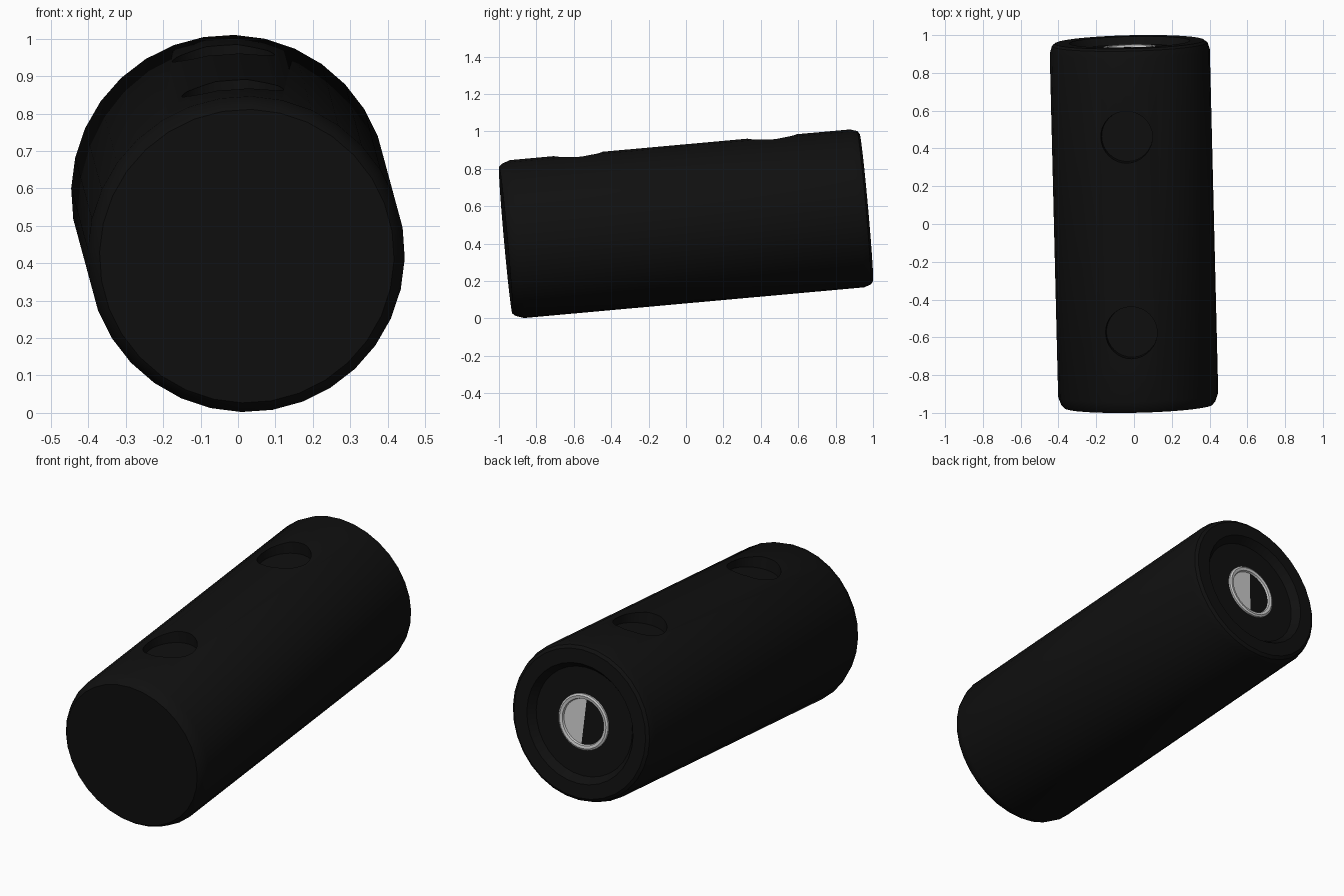
import bpy, bmesh, math
from mathutils import Matrix

if "Cube" in bpy.data.objects:
    bpy.data.objects.remove(bpy.data.objects["Cube"])

SIDES = 32
R, H = 0.424, 0.968          # barrel radius and half length

# Overall lean of the model: slight yaw, pitch up towards the back, small roll
PLACE = (Matrix.Translation((0, 0, 0.506)) @ Matrix.Rotation(math.radians(1.4), 4, 'Z')
         @ Matrix.Rotation(math.radians(5.15), 4, 'X') @ Matrix.Rotation(math.radians(-4), 4, 'Y'))


def material(name, rgb):
    m = bpy.data.materials.new(name)
    m.diffuse_color = (*rgb, 1)
    m.use_nodes = True
    m.node_tree.nodes["Principled BSDF"].inputs["Base Color"].default_value = m.diffuse_color
    return m


BLACK = material("black_plastic", (0.005, 0.005, 0.005))


def make_object(name, bm, mat=None):
    bmesh.ops.recalc_face_normals(bm, faces=bm.faces[:])
    me = bpy.data.meshes.new(name)
    bm.to_mesh(me)
    bm.free()
    ob = bpy.data.objects.new(name, me)
    bpy.context.collection.objects.link(ob)
    ob.matrix_world = PLACE
    if mat:
        me.materials.append(mat)
    return ob


def lathe(name, profile, mat=None, sides=SIDES, closed=False):
    """Spin (radius, y) points round the y axis; open ends are capped."""
    bm = bmesh.new()
    rings = []
    for r, y in profile:
        rings.append([bm.verts.new((r * math.cos(a), y, r * math.sin(a)))
                      for a in ((i + 0.5) * math.tau / sides for i in range(sides))])
    pairs = list(zip(rings, rings[1:]))
    if closed:
        pairs.append((rings[-1], rings[0]))
    else:
        bm.faces.new(rings[0])
        bm.faces.new(rings[-1])
    for a, b in pairs:
        for i in range(sides):
            j = (i + 1) % sides
            bm.faces.new((a[i], a[j], b[j], b[i]))
    return make_object(name, bm, mat)


def smooth(ob, angle=30):
    bpy.ops.object.select_all(action='DESELECT')
    ob.select_set(True)
    bpy.context.view_layer.objects.active = ob
    bpy.ops.object.shade_smooth_by_angle(angle=math.radians(angle))


# Barrel with softened ends and a stepped recess at the back
barrel = lathe("barrel", [(R - 0.03, -H), (R - 0.016, -H + 0.015), (R, -H + 0.06),
                          (R, H - 0.05), (R - 0.012, H - 0.012), (R - 0.028, H),
                          (0.32, H), (0.29, H - 0.04), (0.15, H - 0.04)], BLACK)

# Two shallow round dimples pressed into the top
for n, y in enumerate((-0.54, 0.5)):
    bm = bmesh.new()
    bmesh.ops.create_cone(bm, cap_ends=True, segments=32, radius1=0.135, radius2=0.15, depth=0.3,
                          matrix=Matrix.Translation((0, y, R - 0.065 + 0.15)))
    cutter = make_object(f"dimple_cutter_{n}", bm)
    cutter.hide_render = True
    cutter.hide_set(True)
    mod = barrel.modifiers.new("dimple", 'BOOLEAN')
    mod.object = cutter
    mod.operation = 'DIFFERENCE'
    mod.solver = 'EXACT'
    bpy.context.view_layer.objects.active = barrel
    bpy.ops.object.modifier_apply(modifier=mod.name)
    bpy.data.objects.remove(cutter)
smooth(barrel)

# Grey ring in the back recess
ring = lathe("socket_ring", [(0.15, H - 0.06), (0.15, H - 0.03), (0.14, H - 0.025),
                             (0.125, H - 0.028), (0.113, H - 0.06)], closed=True)
smooth(ring)


# Half discs filling the ring: grey on +x, black on -x
def half_disc(name, side, mat=None):
    bm = bmesh.new()
    y = H - 0.038
    pts = [bm.verts.new((side * 0.121 * math.cos(a), y, 0.121 * math.sin(a)))
           for a in (-math.pi / 2 + i * math.pi / 16 for i in range(17))]
    f = bm.faces.new(pts)
    ext = bmesh.ops.extrude_face_region(bm, geom=[f])
    bmesh.ops.translate(bm, vec=(0, -0.02, 0),
                        verts=[v for v in ext['geom'] if isinstance(v, bmesh.types.BMVert)])
    return make_object(name, bm, mat)


half_disc("socket_half_grey", 1)
half_disc("socket_half_black", -1, BLACK)
